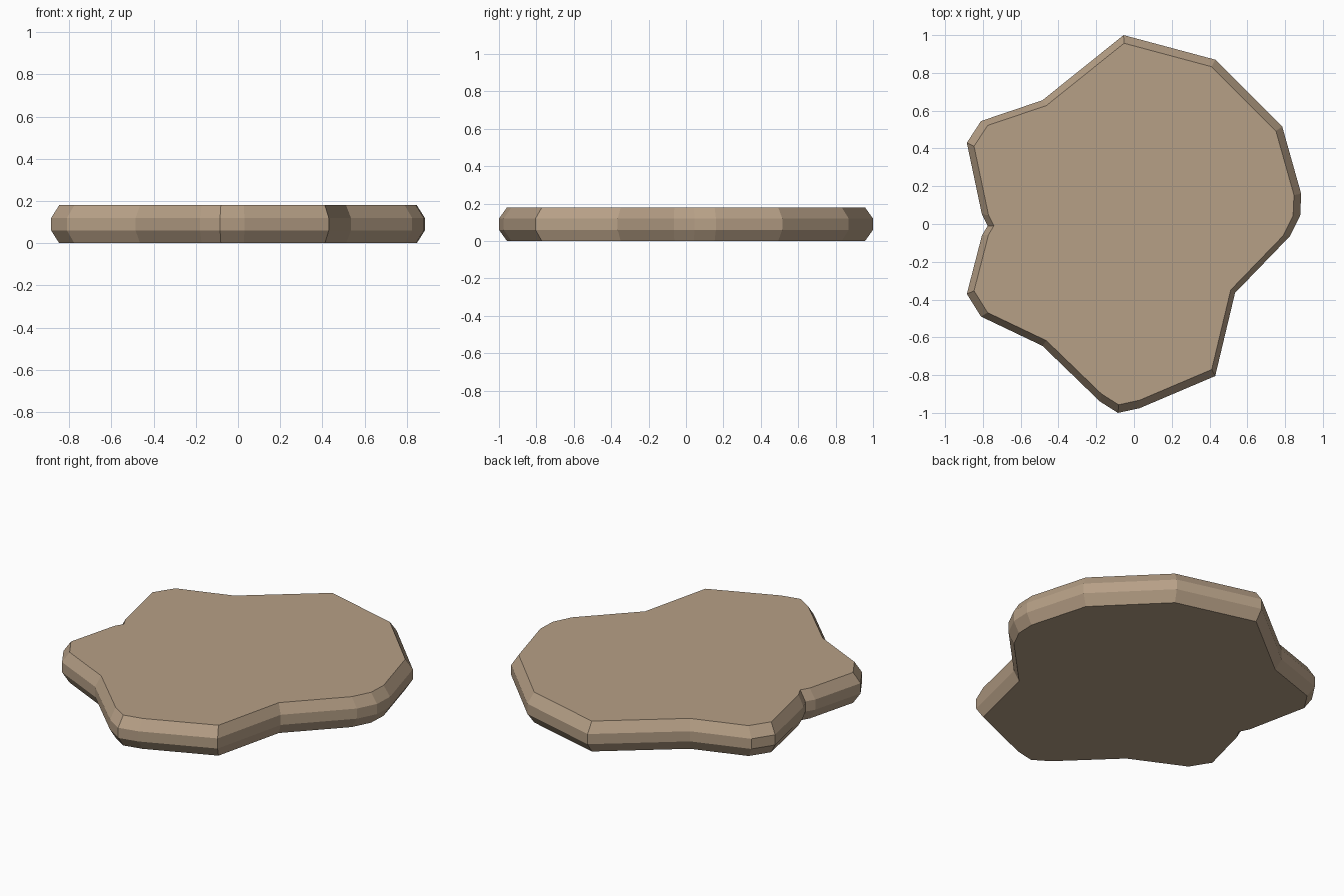
import bpy, bmesh

if "Cube" in bpy.data.objects:
    bpy.data.objects.remove(bpy.data.objects["Cube"])

# Outline of the slab at its widest, clockwise seen from above
OUTLINE = [
    (-0.055, 1.0), (0.43, 0.87), (0.785, 0.515), (0.885, 0.16), (0.88, 0.045),
    (0.825, -0.065), (0.535, -0.365), (0.43, -0.805), (0.03, -0.975),
    (-0.085, -1.0), (-0.18, -0.94), (-0.485, -0.645), (-0.81, -0.49),
    (-0.885, -0.37), (-0.805, -0.06), (-0.775, -0.01), (-0.805, 0.05),
    (-0.885, 0.43), (-0.81, 0.545), (-0.485, 0.655),
]
# Height and scale of each layer: chamfered bottom and top rims
LAYERS = [(0.0, 0.957), (0.06, 1.0), (0.12, 1.0), (0.18, 0.957)]

# Stone slab
bm = bmesh.new()
rings = [[bm.verts.new((x * s, y * s, z)) for x, y in OUTLINE] for z, s in LAYERS]
n = len(OUTLINE)
for low, high in zip(rings, rings[1:]):
    for i in range(n):
        j = (i + 1) % n
        bm.faces.new((low[i], high[i], high[j], low[j]))
bm.faces.new(rings[0])
bm.faces.new(rings[-1][::-1])
bmesh.ops.recalc_face_normals(bm, faces=bm.faces)

mesh = bpy.data.meshes.new("stone_slab")
bm.to_mesh(mesh)
bm.free()
slab = bpy.data.objects.new("stone_slab", mesh)
bpy.context.collection.objects.link(slab)

# Colour
mat = bpy.data.materials.new("tan_stone")
mat.diffuse_color = (0.47, 0.35, 0.24, 1)
mat.use_nodes = True
mat.node_tree.nodes["Principled BSDF"].inputs["Base Color"].default_value = mat.diffuse_color
mesh.materials.append(mat)
